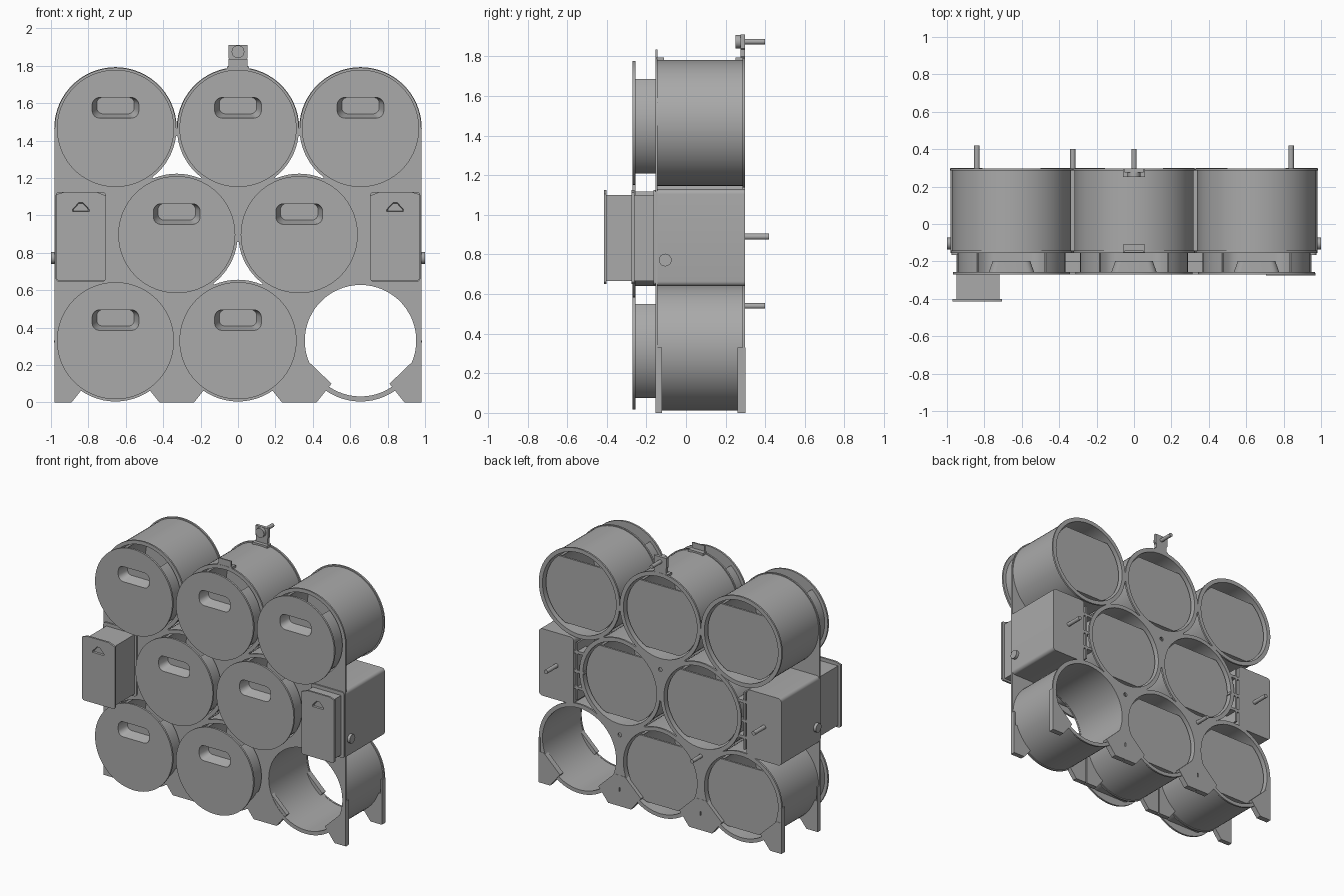
import bpy, bmesh
from math import sin, cos, radians

cube = bpy.data.objects.get("Cube")
if cube:
    bpy.data.objects.remove(cube)

grey = bpy.data.materials.new("plain grey")
grey.use_nodes = True
grey.diffuse_color = (0.4, 0.4, 0.4, 1)
grey.node_tree.nodes["Principled BSDF"].inputs["Base Color"].default_value = (0.4, 0.4, 0.4, 1)

parts = []
P, R = 0.655, 0.3275            # tube spacing and half spacing
LOW, MID, TOP = 0.33, 0.897, 1.465
ROW = (-P, 0, P)
SLOTS = [(x, TOP) for x in ROW] + [(-R, MID), (R, MID)] + [(x, LOW) for x in ROW]
OPEN = SLOTS[-1]                # the slot without a drawer


def add(name, data):
    data.materials.append(grey)
    ob = bpy.data.objects.new(name, data)
    bpy.context.scene.collection.objects.link(ob)
    parts.append(ob)
    return ob


def arc(cx, cz, r, a0, a1, step=6):
    n = max(2, round(abs(a1 - a0) / step))
    angles = [radians(a0 + (a1 - a0) * i / n) for i in range(n + 1)]
    return [(cx + r * cos(a), cz + r * sin(a)) for a in angles]


def circle(cx, cz, r, step=6):
    return arc(cx, cz, r, 0, 360, step)[:-1]


def rounded(x0, x1, z0, z1, r):
    return (arc(x1 - r, z1 - r, r, 0, 90, 15) + arc(x0 + r, z1 - r, r, 90, 180, 15)
            + arc(x0 + r, z0 + r, r, 180, 270, 15) + arc(x1 - r, z0 + r, r, 270, 360, 15))


def box(x0, x1, z0, z1):
    return [(x0, z0), (x1, z0), (x1, z1), (x0, z1)]


def plate(name, y0, y1, outline, holes=()):
    """Outline in x and z, with holes, extruded from y0 to y1."""
    cu = bpy.data.curves.new(name, 'CURVE')
    cu.dimensions, cu.fill_mode = '2D', 'BOTH'
    cu.extrude = (y1 - y0) / 2
    for loop in (outline, *holes):
        pts = [p for p, q in zip(loop, loop[-1:] + loop[:-1])
               if abs(p[0] - q[0]) + abs(p[1] - q[1]) > 1e-4]
        sp = cu.splines.new('POLY')
        sp.points.add(len(pts) - 1)
        for v, (x, z) in zip(sp.points, pts):
            v.co = (x, z, 0, 1)
        sp.use_cyclic_u = True
    ob = add(name, cu)
    ob.rotation_euler.x = radians(90)
    ob.location.y = (y0 + y1) / 2
    return ob


def recess(name, loop, y0, depth, scale, lift):
    """Tapered pocket behind a hole."""
    bm = bmesh.new()
    cx = sum(p[0] for p in loop) / len(loop)
    cz = sum(p[1] for p in loop) / len(loop)
    front = [bm.verts.new((x, y0, z)) for x, z in loop]
    back = [bm.verts.new((cx + (x - cx) * scale, y0 + depth, cz + (z - cz) * scale + lift))
            for x, z in loop]
    for i in range(len(loop)):
        bm.faces.new((front[i - 1], front[i], back[i], back[i - 1]))
    bm.faces.new(back[::-1])
    bmesh.ops.recalc_face_normals(bm, faces=bm.faces)
    bmesh.ops.reverse_faces(bm, faces=[f for f in bm.faces if f.calc_area() > 0
                                       and len(f.verts) == len(loop) and f.normal.y > 0])
    me = bpy.data.meshes.new(name)
    bm.to_mesh(me)
    bm.free()
    add(name, me)


# Tubes
for x, z in SLOTS:
    plate("tube", -0.148, 0.295, circle(x, z, 0.318, 5), [circle(x, z, 0.3, 5)])

# Front and back frame plates
feet_edge = []
for x in ROW[::-1]:
    feet_edge += [(x + 0.235, 0)] + arc(x, LOW, 0.325, 305, 235) + [(x - 0.235, 0)]
front = [(-0.98, 0), (-0.98, TOP)]
for x in ROW:
    front += arc(x, TOP, 0.325, 180, 0)
front += [(0.98, TOP), (0.98, 0)] + feet_edge
back = [(-0.98, 0)] + arc(-P, LOW, R, 180, 60) + arc(-R, MID, R, 240, 120)
back += arc(-P, TOP, R, 300, 0) + arc(0, TOP, R, 180, 0) + arc(P, TOP, R, 180, -120)
back += arc(R, MID, R, 60, -60) + arc(P, LOW, R, 120, 0) + [(0.98, 0)] + feet_edge


def gap(x, z):
    """Open triangle above the tube at x, z."""
    h, d = MID - LOW, 7
    return (arc(x, z, 0.326, 60 + d, 120 - d) + arc(x - R, z + h, 0.326, 300 + d, 360 - d)
            + arc(x + R, z + h, 0.326, 180 + d, 240 - d))


openings = [circle(x, z, 0.298) for x, z in SLOTS] + [gap(-R, MID), gap(R, MID), gap(0, LOW)]
screws = [circle(x, z, 0.015, 30) for x, z in
          ((0, 1.086), (-R, 0.54), (R, 0.52), (-R, 0.12), (R, 0.12))]
plate("front_frame", -0.155, -0.143, front, openings)
plate("back_frame", 0.285, 0.298, back, openings + screws)

# Feet with sloped gussets, front and back
for x in ROW:
    for s in (-1, 1):
        foot = [(x + s * a, z) for a, z in
                ((0.235, 0), (0.155, 0.1), (0.285, 0.225), (R - 0.004, 0.225), (R - 0.004, 0))]
        plate("front_foot", -0.153, -0.12, foot)
        plate("back_foot", 0.26, 0.3, foot)
for s in (-1, 1):
    side = sorted((s * 0.97, s * 0.982))
    plate("front_foot_edge", -0.153, -0.12, box(*side, 0, 0.33))
    plate("back_foot_edge", 0.26, 0.3, box(*side, 0, 0.33))

# Round drawers
for x, z in SLOTS:
    if (x, z) == OPEN:
        continue
    grip = rounded(x - 0.125, x + 0.125, z + 0.055, z + 0.165, 0.04)
    plate("drawer_front", -0.27, -0.256, circle(x, z, 0.313, 5), [grip])
    recess("drawer_grip", grip, -0.268, 0.07, 0.8, 0.012)
    outer = [(a, max(b, z - 0.255)) for a, b in arc(x, z, 0.288, 130, 410)]
    inner = [(a, max(b, z - 0.243)) for a, b in arc(x, z, 0.274, 410, 130)]
    plate("drawer_tray", -0.257, 0.26, outer + inner)
    plate("drawer_back", 0.258, 0.272, outer)

# Side boxes with their small drawers: one pulled out, one shut
for s, face in ((-1, -0.415), (1, -0.275)):
    def span(a, b):
        return sorted((s * a, s * b))
    plate("side_box", -0.15, 0.298, rounded(*span(0.7, 0.98), 0.64, 1.13, 0.025))
    plate("box_drawer", face + 0.012, -0.14, box(*span(0.72, 0.95), 0.665, 1.1))
    plate("box_collar", -0.165, -0.14, rounded(*span(0.706, 0.975), 0.645, 1.125, 0.02))
    cap = [(s * a, z) for a, z in
           ((0.715, 0.65), (0.96, 0.65), (0.97, 0.66), (0.97, 1.112), (0.93, 1.125),
            (0.755, 1.125), (0.705, 1.105), (0.705, 0.66))]
    arrow = [(s * 0.84 + a, z) for a, z in
             ((-0.045, 1.02), (0.045, 1.02), (0.045, 1.032), (0.012, 1.068),
              (-0.012, 1.068), (-0.045, 1.032))]
    plate("box_drawer_front", face, face + 0.014, cap, [arrow])
    recess("box_drawer_grip", arrow, face + 0.001, 0.012, 0.85, 0)
    # Fins and ties joining the box to the tubes
    plate("box_fin", 0.1, 0.295, box(*span(0.672, 0.684), 0.68, 1.1))
    for z in (0.76, 0.88, 1.02):
        plate("box_tie", 0.2, 0.295, box(*span(0.62, 0.71), z, z + 0.02))
    plate("wall_pin", 0.29, 0.42, circle(s * 0.84, 0.89, 0.015, 20))
    # Round knob on the outer side
    knob = plate("side_knob", -0.02, 0.02, circle(0, 0, 0.032, 15))
    knob.rotation_euler.z = radians(90)
    knob.location = (s * 0.98, -0.105, 0.772)

# Top hanger, clip and wall pins
hanger = [(-0.06, 1.77), (0.06, 1.77), (0.06, 1.795), (0.045, 1.8), (0.045, 1.835),
          (0.052, 1.84), (0.052, 1.91), (-0.052, 1.91), (-0.052, 1.84), (-0.045, 1.835),
          (-0.045, 1.8), (-0.06, 1.795)]
plate("hanger", 0.275, 0.297, hanger)
plate("hanger_foot", 0.25, 0.297, box(-0.06, 0.06, 1.77, 1.795))
plate("hanger_boss", 0.25, 0.28, circle(0, 1.875, 0.034, 15))
plate("hanger_pin", 0.29, 0.4, circle(0, 1.875, 0.014, 20))
plate("web_pin", 0.28, 0.4, circle(-R, 0.54, 0.014, 20))
plate("front_clip", -0.153, -0.143, box(-0.05, 0.05, 1.77, 1.835))
plate("front_clip_foot", -0.153, -0.11, box(-0.06, 0.06, 1.77, 1.795))

# Turn curves into meshes and shade
bpy.ops.object.select_all(action='DESELECT')
for ob in parts:
    ob.select_set(True)
bpy.context.view_layer.objects.active = parts[0]
bpy.ops.object.convert(target='MESH')
bpy.ops.object.shade_smooth_by_angle(angle=radians(30))
